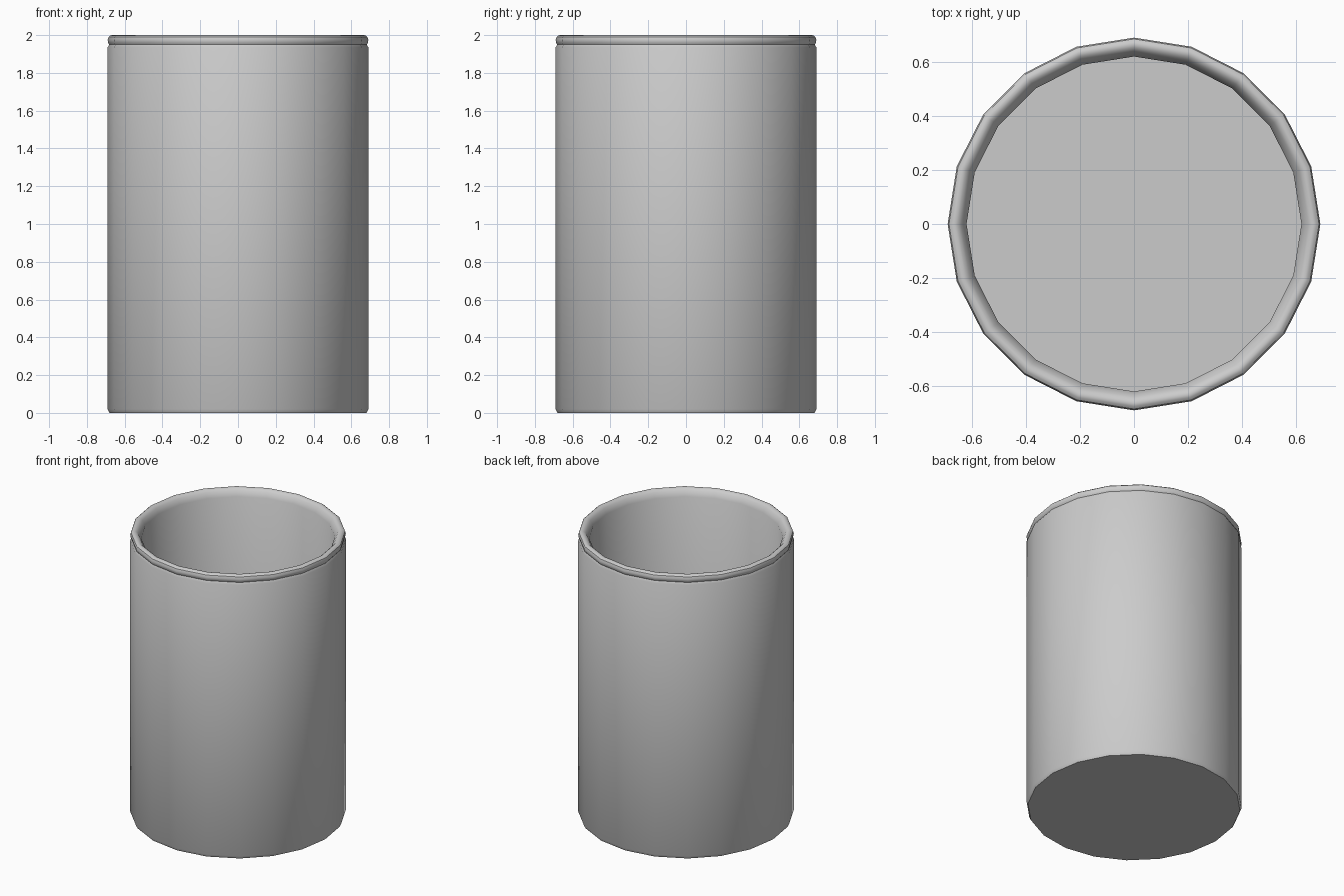
import bpy, bmesh, math

if "Cube" in bpy.data.objects:
    bpy.data.objects.remove(bpy.data.objects["Cube"])

SIDES = 20


def lathe(name, profile):
    """Revolve (radius, z) points about z, capping both ends."""
    bm = bmesh.new()
    rings = []
    for r, z in profile:
        rings.append([bm.verts.new((r * math.cos(2 * math.pi * i / SIDES),
                                    r * math.sin(2 * math.pi * i / SIDES), z))
                      for i in range(SIDES)])
    for a, b in zip(rings, rings[1:]):
        for i in range(SIDES):
            j = (i + 1) % SIDES
            bm.faces.new((a[i], a[j], b[j], b[i]))
    bm.faces.new(rings[0][::-1])
    bm.faces.new(rings[-1])
    bmesh.ops.recalc_face_normals(bm, faces=bm.faces[:])
    mesh = bpy.data.meshes.new(name)
    bm.to_mesh(mesh)
    bm.free()
    obj = bpy.data.objects.new(name, mesh)
    bpy.context.collection.objects.link(obj)
    bpy.ops.object.select_all(action='DESELECT')
    obj.select_set(True)
    bpy.context.view_layer.objects.active = obj
    bpy.ops.object.shade_smooth_by_angle(angle=math.radians(30))
    return obj


# Hollow cup: chamfered foot, straight wall, grooved rounded rim, inner wall and floor
lathe("cup", [
    (0.68, 0.0), (0.69, 0.02),                      # foot
    (0.69, 1.935), (0.682, 1.95),                   # outer wall and groove
    (0.688, 1.96), (0.69, 1.975), (0.685, 1.99),    # rounded rim
    (0.675, 1.998), (0.665, 2.0), (0.653, 1.997), (0.64, 1.985),
    (0.62, 1.95), (0.62, 0.05),                     # inner lip, wall, floor
])
